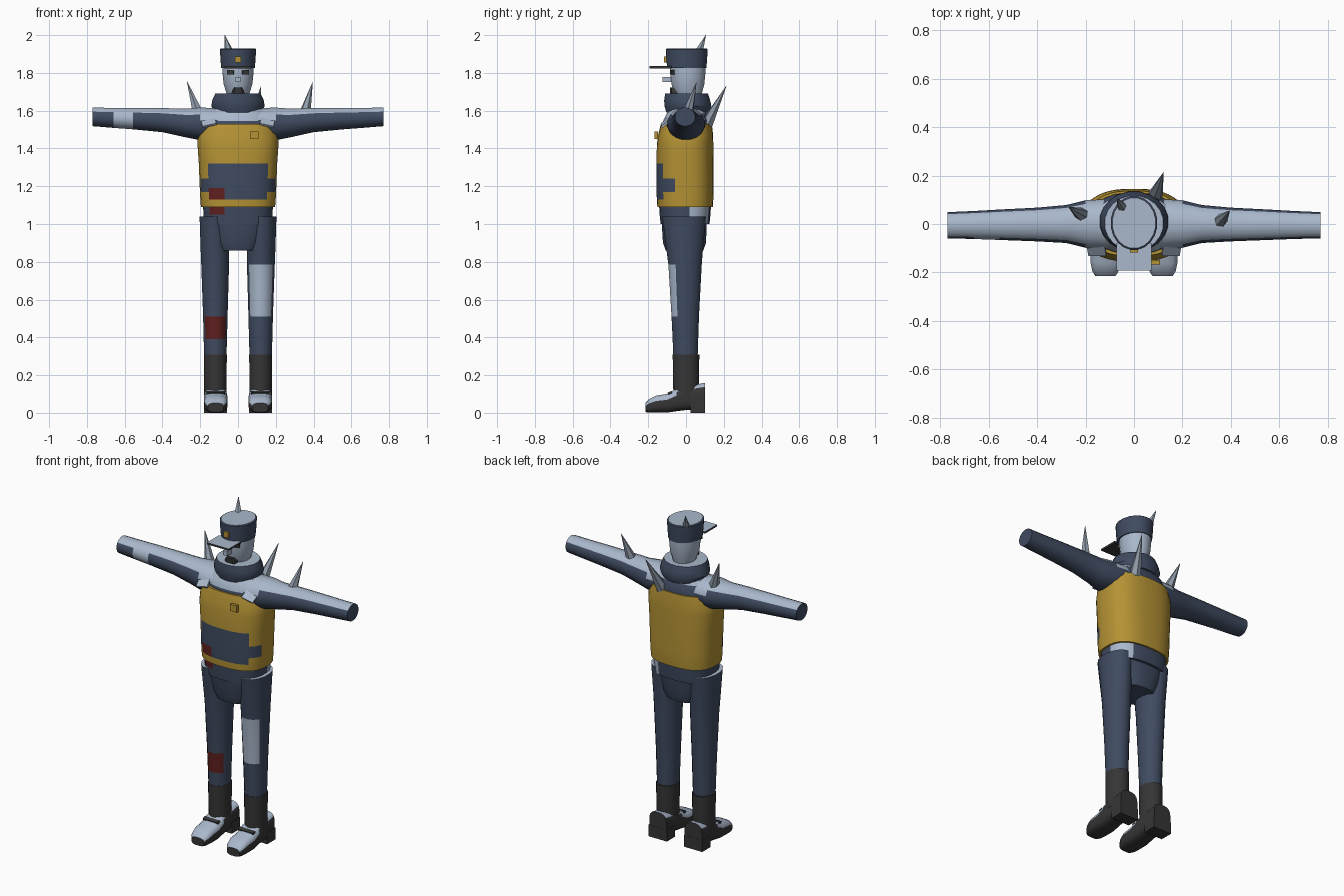
import bpy, bmesh, math
from mathutils import Vector, Matrix

if "Cube" in bpy.data.objects:
    bpy.data.objects.remove(bpy.data.objects["Cube"])


def material(name, col):
    m = bpy.data.materials.new(name)
    m.diffuse_color = (*col, 1)
    m.use_nodes = True
    m.node_tree.nodes["Principled BSDF"].inputs["Base Color"].default_value = m.diffuse_color
    return m


NAVY = material("navy_cloth", (0.050, 0.070, 0.118))
PALE = material("pale_grey", (0.40, 0.48, 0.60))
GOLD = material("mustard", (0.46, 0.29, 0.035))
RED = material("dark_red", (0.12, 0.014, 0.014))
BLACK = material("charcoal", (0.036, 0.036, 0.036))
STEEL = material("steel", (0.28, 0.33, 0.40))


def finish(name, bm, mats, rule=None, smooth=35):
    bmesh.ops.recalc_face_normals(bm, faces=bm.faces)
    bm.normal_update()
    if rule:
        for f in bm.faces:
            f.material_index = rule(f.calc_center_median(), f.normal)
    me = bpy.data.meshes.new(name)
    bm.to_mesh(me)
    bm.free()
    for m in mats:
        me.materials.append(m)
    ob = bpy.data.objects.new(name, me)
    bpy.context.collection.objects.link(ob)
    if smooth:
        bpy.ops.object.select_all(action='DESELECT')
        ob.select_set(True)
        bpy.context.view_layer.objects.active = ob
        bpy.ops.object.shade_smooth_by_angle(angle=math.radians(smooth))
    return ob


def loft(name, rings, mats, rule=None, n=16, axis='z', power=2.0, smooth=35):
    """Each ring: (position on axis, centre u, centre v, radius u, radius v)."""
    bm = bmesh.new()
    loops = []
    for p, cu, cv, ru, rv in rings:
        loop = []
        for i in range(n):
            a = 2 * math.pi * (i + 0.5) / n
            c, s = math.cos(a), math.sin(a)
            u = cu + ru * math.copysign(abs(c) ** (2 / power), c)
            v = cv + rv * math.copysign(abs(s) ** (2 / power), s)
            co = {'z': (u, v, p), 'x': (p, u, v), 'y': (u, p, v)}[axis]
            loop.append(bm.verts.new(co))
        loops.append(loop)
    for a, b in zip(loops, loops[1:]):
        for i in range(n):
            j = (i + 1) % n
            bm.faces.new((a[i], a[j], b[j], b[i]))
    bm.faces.new(loops[0])
    bm.faces.new(loops[-1])
    return finish(name, bm, mats, rule, smooth=smooth)


def box(name, loc, size, mats, rule=None, rot=None):
    bm = bmesh.new()
    bmesh.ops.create_cube(bm, size=1)
    bm.transform(Matrix.Translation(loc) @ (rot or Matrix()) @ Matrix.Diagonal((*size, 1)))
    return finish(name, bm, mats, rule, smooth=0)


def spike(name, base, tip, r):
    base, tip = Vector(base), Vector(tip)
    d = tip - base
    bm = bmesh.new()
    bmesh.ops.create_cone(bm, cap_ends=True, segments=6, radius1=r, radius2=0.001, depth=d.length)
    rot = d.to_track_quat('Z', 'Y').to_matrix().to_4x4()
    bm.transform(Matrix.Translation((base + tip) / 2) @ rot)
    finish(name, bm, [STEEL], smooth=0)


def top_pale(limit):
    return lambda c, n: 1 if n.z > limit else 0


# Legs with painted patches, boots below
for s, side in ((-1, "right"), (1, "left")):
    def leg_rule(c, n, s=s):
        if n.z > 0.7:
            return 1
        if n.y < -0.45 and s > 0 and 0.51 < c.z < 0.785:
            return 1
        if n.y < -0.65 and s < 0 and 0.39 < c.z < 0.51:
            return 2
        return 0

    loft(side + "_leg", [(0.30, s * .12, -.003, .06, .066), (0.39, s * .12, -.003, .063, .069),
                         (0.51, s * .12, -.004, .066, .074), (0.785, s * .121, -.005, .075, .09),
                         (0.86, s * .122, -.007, .077, .098), (1.04, s * .127, -.01, .078, .118)],
         [NAVY, PALE, RED], leg_rule)
    loft(side + "_boot_shaft", [(0.08, s * .12, 0, .06, .068), (0.31, s * .12, 0, .062, .072)], [BLACK])
    cx = s * .118
    loft(side + "_boot_foot", [(-.215, cx, .028, .042, .024), (-.195, cx, .037, .055, .036),
                               (-.16, cx, .046, .062, .045), (-.10, cx, .051, .063, .05),
                               (-.05, cx, .069, .062, .061), (.0, cx, .078, .06, .064),
                               (.10, cx, .088, .058, .072)],
         [BLACK, PALE], lambda c, n: 1 if n.z > 0.3 and c.z > 0.03 else 0, axis='y', power=3.2)
    box(side + "_boot_heel", (cx, .062, .035), (.122, .078, .07), [BLACK])
    box(side + "_boot_strap", (cx, -.085, .106), (.10, .022, .012), [BLACK],
        rot=Matrix.Rotation(math.radians(20), 4, 'X'))

# Trouser seat
loft("trouser_seat", [(.86, 0, -.008, .105, .10), (.90, 0, -.008, .125, .115),
                      (1.04, 0, -.01, .197, .122)], [NAVY, PALE], top_pale(.7), n=20, power=2.6)


# Shirt hem showing below the vest
def hem_rule(c, n):
    if -.15 < c.x < -.07 and c.y < 0 and c.z > 1.05:
        return 2
    return 1 if c.x > .1 and .03 < c.y < .115 and abs(n.z) < .5 else 0


loft("shirt_hem", [(1.0, 0, -.005, .18, .13), (1.05, 0, -.005, .183, .135), (1.10, 0, -.005, .186, .138)],
     [NAVY, PALE, RED], hem_rule, n=32, power=2.6)


# Vest with the dark belly panel and red patch
def vest_rule(c, n):
    if c.y < 0 and 1.13 < c.z < 1.32 and abs(n.z) < .5:
        if -.15 < c.x < -.07 and c.z < 1.19:
            return 2
        if c.y < -.115 or (c.y < -.065 and 1.17 < c.z < 1.24):
            return 1
    return 0


loft("vest", [(1.09, 0, -.005, .197, .147), (1.13, 0, -.005, .20, .15), (1.17, 0, -.005, .202, .151),
              (1.19, 0, -.005, .203, .151), (1.24, 0, -.005, .205, .151), (1.32, 0, -.005, .208, .151),
              (1.42, 0, -.005, .215, .15), (1.47, 0, -.002, .213, .146), (1.53, 0, .002, .19, .135)],
     [GOLD, NAVY, RED], vest_rule, n=36, power=2.6)
box("chest_badge", (.085, -.158, 1.47), (.045, .018, .04), [GOLD])

# Shoulder yoke and pale straps
loft("shoulder_yoke", [(1.50, 0, .002, .185, .128), (1.545, 0, .004, .18, .126), (1.585, 0, .005, .165, .108),
                       (1.615, 0, .005, .13, .085)], [NAVY, PALE], top_pale(.4), n=24, power=2.4)
for s in (-1, 1):
    box("shoulder_strap", (s * .155, -.105, 1.54), (.075, .06, .012), [PALE],
        rot=Matrix.Rotation(math.radians(s * 12), 4, 'Y') @ Matrix.Rotation(math.radians(40), 4, 'X'))

# Arms, pale on the upper side, with a cuff patch on one
for s, side in ((-1, "right"), (1, "left")):
    def arm_rule(c, n, s=s):
        if abs(n.x) > .9:
            return 0
        if s < 0 and -.66 < c.x < -.555 and n.y < -.1:
            return 1
        return 1 if n.z > .45 else 0

    loft(side + "_arm", [(s * .10, 0, 1.535, .105, .08), (s * .20, 0, 1.53, .10, .088),
                         (s * .28, 0, 1.535, .08, .077), (s * .40, -.002, 1.55, .071, .065),
                         (s * .555, -.003, 1.558, .064, .058), (s * .66, -.004, 1.562, .059, .054),
                         (s * .77, -.005, 1.567, .055, .05)],
         [NAVY, PALE], arm_rule, axis='x')

# Collar
loft("collar", [(1.59, 0, .01, .125, .115), (1.625, 0, .01, .143, .126), (1.655, 0, .006, .138, .123),
                (1.69, 0, .003, .122, .115)], [NAVY, PALE], top_pale(.8), n=20)

# Head and face
loft("head", [(1.66, 0, .015, .05, .065), (1.70, 0, .012, .064, .075), (1.74, 0, .01, .077, .088),
              (1.80, 0, .01, .083, .094), (1.85, 0, .01, .084, .096)], [PALE], n=20)
for s in (-1, 1):
    box("eye", (s * .038, -.069, 1.803), (.036, .024, .024), [BLACK],
        rot=Matrix.Rotation(s * .3, 4, 'Z'))
box("nose", (0, -.10, 1.765), (.026, .05, .028), [PALE])
loft("beard", [(1.675, 0, -.055, .036, .028), (1.705, 0, -.06, .034, .026), (1.722, 0, -.066, .022, .02)],
     [BLACK], n=8, power=4)

# Cap, peak and badge
loft("cap", [(1.825, 0, .004, .09, .105), (1.87, 0, .004, .094, .109), (1.925, 0, .004, .097, .112),
             (1.93, 0, .004, .09, .105)], [NAVY, PALE], top_pale(.9), n=20)
box("cap_peak", (0, -.135, 1.83), (.145, .115, .011), [BLACK, PALE], top_pale(.9))
box("cap_badge", (0, -.11, 1.872), (.032, .014, .032), [GOLD])

# Spikes
spike("cap_spike", (-.048, .068, 1.91), (-.07, .105, 2.0), .024)
spike("right_shoulder_spike", (-.21, .035, 1.58), (-.27, .07, 1.755), .032)
spike("left_shoulder_spike", (.355, .01, 1.59), (.395, .055, 1.75), .03)
spike("back_spike", (.085, .11, 1.53), (.122, .213, 1.73), .034)
